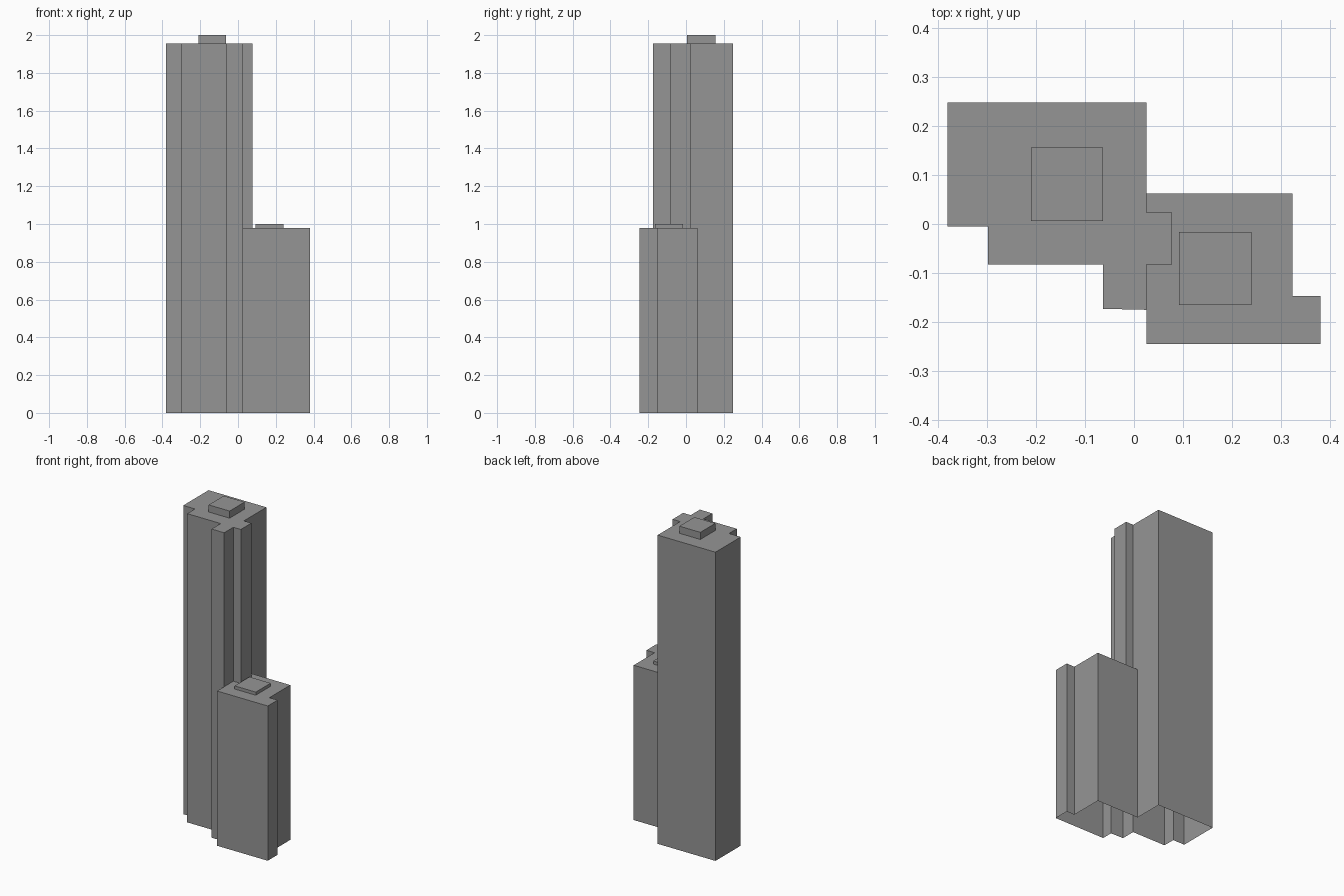
import bpy
import bmesh

default = bpy.data.objects.get("Cube")
if default:
    bpy.data.objects.remove(default, do_unlink=True)

LOW_ROOF, TALL_ROOF = 0.98, 1.955

grey = bpy.data.materials.new("concrete_grey")
grey.use_nodes = True
colour = (0.3, 0.3, 0.3, 1)
grey.diffuse_color = colour
grey.node_tree.nodes["Principled BSDF"].inputs["Base Color"].default_value = colour


def block(name, outline, base, top, wall_bases=None):
    """Open-bottomed prism; wall_bases maps an edge index to another start height (None = no wall)."""
    wall_bases = wall_bases or {}
    bm = bmesh.new()
    roof = [bm.verts.new((x, y, top)) for x, y in outline]
    bm.faces.new(roof)
    for i, (x, y) in enumerate(outline):
        start = wall_bases.get(i, base)
        if start is None:
            continue
        j = (i + 1) % len(outline)
        a = bm.verts.new((x, y, start))
        b = bm.verts.new((*outline[j], start))
        bm.faces.new((a, b, roof[j], roof[i]))
    bmesh.ops.remove_doubles(bm, verts=bm.verts, dist=0.0001)
    mesh = bpy.data.meshes.new(name)
    bm.to_mesh(mesh)
    bm.free()
    mesh.materials.append(grey)
    obj = bpy.data.objects.new(name, mesh)
    bpy.context.collection.objects.link(obj)


def rectangle(x0, x1, y0, y1):
    return [(x0, y0), (x1, y0), (x1, y1), (x0, y1)]


# Tall tower: stepped plan, walls over the low tower start at its roof
tall_plan = [
    (0.025, -0.175), (0.025, -0.083), (0.078, -0.083), (0.078, 0.023),
    (0.025, 0.023), (0.025, 0.062), (0.025, 0.248), (-0.38, 0.248),
    (-0.38, -0.005), (-0.298, -0.005), (-0.298, -0.083), (-0.063, -0.083),
    (-0.063, -0.173),
]
block("tall_tower", tall_plan, 0, TALL_ROOF, {i: LOW_ROOF for i in range(5)})

# Low tower: the side shared with the tall tower has no wall
low_plan = [
    (0.025, -0.245), (0.38, -0.245), (0.38, -0.147), (0.323, -0.147),
    (0.323, 0.062), (0.025, 0.062), (0.025, -0.175),
]
block("low_tower", low_plan, 0, LOW_ROOF, {5: None})

# Rooftop plant rooms
block("tall_roof_box", rectangle(-0.21, -0.063, 0.006, 0.156), TALL_ROOF, 2.0)
block("low_roof_box", rectangle(0.092, 0.24, -0.165, -0.016), LOW_ROOF, 1.0)
